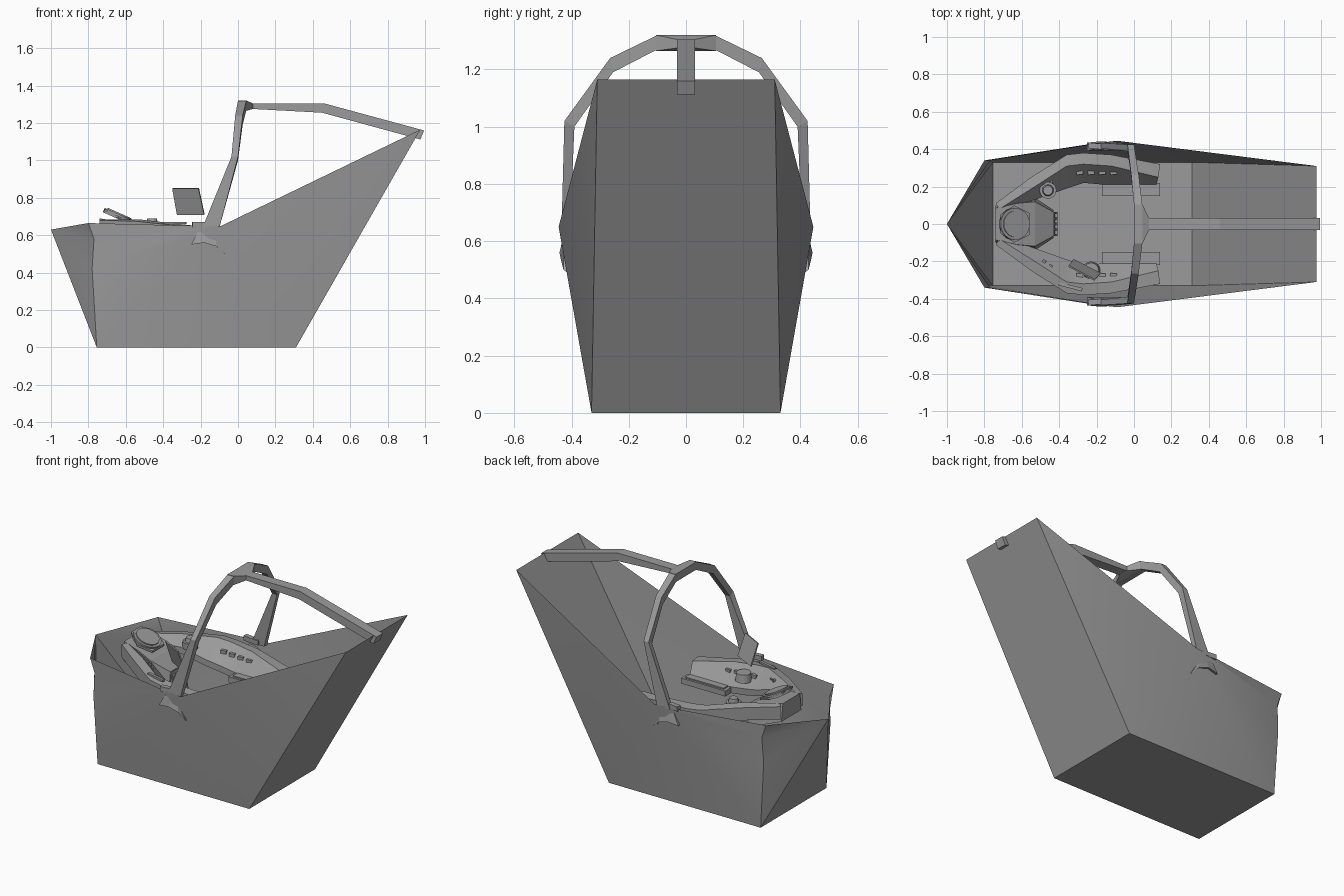
import bpy, bmesh, math
from mathutils import Vector, Matrix

cube = bpy.data.objects.get("Cube")
if cube:
    bpy.data.objects.remove(cube)

grey = bpy.data.materials.new("plain grey")
grey.use_nodes = True
COLOUR = (0.33, 0.33, 0.33, 1)
grey.diffuse_color = COLOUR
grey.node_tree.nodes["Principled BSDF"].inputs["Base Color"].default_value = COLOUR


def finish(name, bm, smooth=None, solid=True):
    if solid:
        bmesh.ops.recalc_face_normals(bm, faces=bm.faces)
    mesh = bpy.data.meshes.new(name)
    bm.to_mesh(mesh)
    bm.free()
    mesh.materials.append(grey)
    obj = bpy.data.objects.new(name, mesh)
    bpy.context.collection.objects.link(obj)
    if smooth:
        bpy.ops.object.select_all(action='DESELECT')
        obj.select_set(True)
        bpy.context.view_layer.objects.active = obj
        bpy.ops.object.shade_smooth_by_angle(angle=math.radians(smooth))
    return obj


def flip(p, side):
    return (p[0], p[1] * side, p[2])


def loft(name, sections, smooth=None):
    """Skin closed cross-sections and cap both ends."""
    bm = bmesh.new()
    rings = [[bm.verts.new(p) for p in s] for s in sections]
    n = len(rings[0])
    for a, b in zip(rings, rings[1:]):
        for i in range(n):
            j = (i + 1) % n
            bm.faces.new((a[i], a[j], b[j], b[i]))
    bm.faces.new(rings[0])
    bm.faces.new(rings[-1][::-1])
    return finish(name, bm, smooth)


def box(name, centre, size, turn=0, tilt=0):
    bm = bmesh.new()
    bmesh.ops.create_cube(bm, size=1, matrix=Matrix.Translation(centre)
                          @ Matrix.Rotation(turn, 4, 'Z') @ Matrix.Rotation(tilt, 4, 'Y')
                          @ Matrix.Diagonal((*size, 1)))
    return finish(name, bm)


def disc(name, centre, radius, depth, tilt=0, sides=24, top=1):
    bm = bmesh.new()
    bmesh.ops.create_cone(bm, cap_ends=True, segments=sides, radius1=radius,
                          radius2=radius * top, depth=depth,
                          matrix=Matrix.Translation(centre) @ Matrix.Rotation(tilt, 4, 'Y'))
    return finish(name, bm, 40)


# Open hull shell: floor, raked back wall, pointed nose, bulging sides
hull = bmesh.new()
nose = hull.verts.new((-1, 0, 0.63))
side_points = dict(rim=(-0.8, 0.34, 0.665), brow=(-0.77, 0.34, 0.58), cheek=(-0.78, 0.335, 0.42),
                   toe=(-0.755, 0.33, 0), heel=(0.31, 0.33, 0), wide=(-0.09, 0.445, 0.65),
                   shoulder=(-0.22, 0.43, 0.65), tail=(0.975, 0.31, 1.165))
walls = {s: {k: hull.verts.new(flip(p, s)) for k, p in side_points.items()} for s in (1, -1)}
for s, v in walls.items():
    for keys in ("rim brow shoulder", "brow cheek wide shoulder", "cheek toe wide",
                 "toe heel wide", "heel tail wide"):
        f = [v[k] for k in keys.split()]
        hull.faces.new(f if s > 0 else f[::-1])
    for a, b in (("brow", "rim"), ("cheek", "brow"), ("toe", "cheek")):
        f = [nose, v[a], v[b]]
        hull.faces.new(f if s < 0 else f[::-1])
L, R = walls[1], walls[-1]
hull.faces.new((nose, L["toe"], R["toe"]))
hull.faces.new((L["toe"], L["heel"], R["heel"], R["toe"]))
hull.faces.new((L["heel"], L["tail"], R["tail"], R["heel"]))
bmesh.ops.recalc_face_normals(hull, faces=hull.faces)
hull.faces.ensure_lookup_table()
floor = min(hull.faces, key=lambda f: f.calc_center_median().z)
if floor.normal.z > 0:
    bmesh.ops.reverse_faces(hull, faces=hull.faces)
finish("hull", hull, 20, solid=False)

# Canopy spine running back to the tail
loft("canopy_spine", [[(x, -w, lo), (x, w, lo), (x + lean, w, hi), (x + lean, -w, hi)]
                      for x, w, lo, hi, lean in ((0.0, 0.105, 1.27, 1.32, 0), (0.045, 0.105, 1.265, 1.32, 0),
                                                 (0.08, 0.032, 1.275, 1.305, 0), (0.45, 0.032, 1.255, 1.305, 0.01),
                                                 (0.975, 0.032, 1.112, 1.16, 0.02))])

# Rows: outer y, outer z, inner y, inner z, front x, back x
ARCH = ((0.435, 0.64, 0.405, 0.64, -0.19, -0.10), (0.425, 1.02, 0.39, 1.0, -0.035, 0.0),
        (0.265, 1.24, 0.255, 1.19, -0.015, 0.025), (0.1, 1.32, 0.1, 1.27, 0.0, 0.045))
# Rows: outer rail, ridge and inner edge of the console
CONSOLE = (((-0.74, 0.11, 0.68), (-0.72, 0.08, 0.685), (-0.70, 0.07, 0.65)),
           ((-0.55, 0.25, 0.675), (-0.53, 0.20, 0.685), (-0.50, 0.14, 0.63)),
           ((-0.36, 0.37, 0.655), (-0.36, 0.31, 0.665), (-0.36, 0.19, 0.57)),
           ((-0.27, 0.38, 0.645), (-0.27, 0.32, 0.655), (-0.27, 0.22, 0.54)),
           ((-0.12, 0.37, 0.635), (-0.12, 0.31, 0.64), (-0.16, 0.21, 0.53)),
           ((0.14, 0.32, 0.60), (0.13, 0.25, 0.60), (0.12, 0.21, 0.53)))

for s, word in ((1, "left"), (-1, "right")):
    loft(word + "_canopy_arch", [[flip(p, s) for p in ((x0, yo, zo), (x1, yo, zo), (x1, yi, zi), (x0, yi, zi))]
                                 for yo, zo, yi, zi, x0, x1 in ARCH])
    box(word + "_arch_bracket", (-0.19, 0.415 * s, 0.655), (0.11, 0.03, 0.03), -0.1 * s)

    # Side console with padded rail, armrest and buttons
    loft(word + "_console", [[flip(p, s) for p in (o, r, i, (i[0], i[1], i[2] - 0.04), (o[0], o[1], o[2] - 0.08))]
                             for o, r, i in CONSOLE], 25)
    box(word + "_armrest", (-0.015, 0.185 * s, 0.51), (0.31, 0.07, 0.035))
    box(word + "_armrest_pad", (-0.015, 0.185 * s, 0.53), (0.27, 0.045, 0.01))
    for k in range(4):
        box(word + "_console_button", (-0.29 + 0.06 * k, 0.275 * s, 0.607 - 0.004 * k),
            (0.035, 0.022, 0.02), 0.1 * s)
    for k in range(3):
        box(word + "_console_switch", (-0.48 + 0.035 * k, (0.2 + 0.025 * k) * s, 0.65 - 0.012 * k),
            (0.018, 0.014, 0.03), 0.6 * s)

    # Curved scoop lip on the outer skin
    top = ((-0.215, 0.62), (-0.17, 0.61), (-0.12, 0.585), (-0.07, 0.5))
    low = ((-0.25, 0.55), (-0.18, 0.56), (-0.115, 0.54), (-0.07, 0.49))
    loft(word + "_scoop", [[(t[0], 0.40 * s, t[1]), (t[0], 0.428 * s, t[1]), (b[0], y * s, b[1]), (b[0], 0.39 * s, b[1])]
                           for t, b, y in zip(top, low, (0.435, 0.442, 0.438, 0.415))])

# Dashboard: stepped pod tapering towards the pilot, and round display
loft("dashboard", [[(x, -w, lo), (x, w, lo), (x, w * 0.85, hi), (x, -w * 0.85, hi)]
                   for x, w, lo, hi in ((-0.74, 0.1, 0.58, 0.69), (-0.62, 0.13, 0.54, 0.67),
                                        (-0.53, 0.14, 0.5, 0.635), (-0.43, 0.075, 0.48, 0.57))])
disc("display_rim", (-0.64, 0, 0.70), 0.085, 0.025, 0.42)
disc("display_face", (-0.634, 0, 0.714), 0.07, 0.009, 0.42)
loft("display_hood", [[(x, -w, z), (x, w, z), (x, w, z + 0.012), (x, -w, z + 0.012)]
                      for x, w, z in ((-0.715, 0.05, 0.73), (-0.64, 0.10, 0.69), (-0.56, 0.06, 0.655))])
box("dashboard_panel", (-0.428, 0, 0.52), (0.02, 0.13, 0.09), 0, -0.2)
for row in range(3):
    for k in range(4):
        box("dashboard_button", (-0.415, -0.045 + 0.03 * k, 0.495 + 0.025 * row), (0.014, 0.02, 0.015))

# Throttle knob and grip base
disc("throttle_base", (-0.46, 0.18, 0.645), 0.045, 0.04, 0, 16)
disc("throttle_knob", (-0.46, 0.18, 0.675), 0.032, 0.03, 0, 16, 0.8)
disc("grip_base", (-0.23, -0.25, 0.60), 0.05, 0.05, 0, 16, 0.85)
box("rail_slot", (-0.34, -0.335, 0.665), (0.13, 0.018, 0.012), -0.25)

# Tilted side screen
corners = [Vector(p) for p in ((-0.35, -0.225, 0.85), (-0.21, -0.30, 0.85),
                               (-0.18, -0.265, 0.71), (-0.325, -0.19, 0.71))]
push = (corners[1] - corners[0]).cross(corners[3] - corners[0]).normalized() * 0.004
loft("side_screen", [[p - push for p in corners], [p + push for p in corners]])
